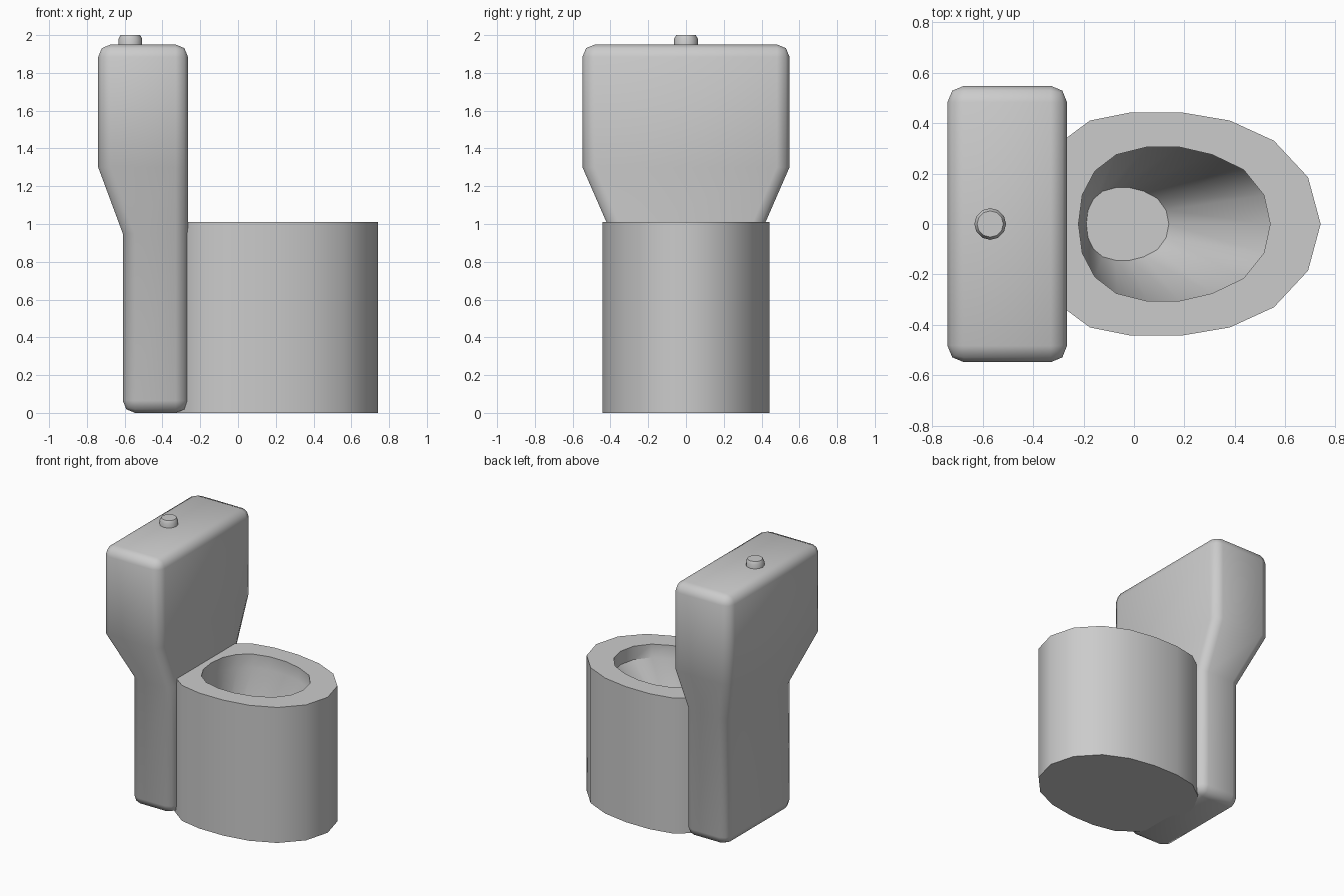
import bpy, bmesh
from math import radians, cos, sin, pi

if "Cube" in bpy.data.objects:
    bpy.data.objects.remove(bpy.data.objects["Cube"])


def mesh_object(name, bm, angle):
    bmesh.ops.recalc_face_normals(bm, faces=bm.faces[:])
    me = bpy.data.meshes.new(name)
    bm.to_mesh(me)
    bm.free()
    ob = bpy.data.objects.new(name, me)
    bpy.context.collection.objects.link(ob)
    bpy.ops.object.select_all(action='DESELECT')
    ob.select_set(True)
    bpy.context.view_layer.objects.active = ob
    bpy.ops.object.shade_smooth_by_angle(angle=radians(angle))
    return ob


def loft(rings):
    """Skin a list of equal-sized 3D rings and cap both ends."""
    bm = bmesh.new()
    loops = [[bm.verts.new(p) for p in ring] for ring in rings]
    n = len(loops[0])
    for a, b in zip(loops, loops[1:]):
        for i in range(n):
            j = (i + 1) % n
            bm.faces.new((a[i], a[j], b[j], b[i]))
    bm.faces.new(loops[0])
    bm.faces.new(loops[-1])
    return bm


def mirrored(half):
    """Half outline from front tip to back point, mirrored across y = 0."""
    return half + [(x, -y) for x, y in half[-2:0:-1]]


def at(outline, z):
    return [(x, y, z) for x, y in outline]


# Bowl: egg-shaped drum, short vertical lip, then a slope to a small floor
outer = mirrored([(0.74, 0), (0.69, 0.185), (0.555, 0.33), (0.38, 0.41), (0.185, 0.443),
                  (-0.01, 0.443), (-0.175, 0.41), (-0.305, 0.313), (-0.385, 0.17), (-0.41, 0)])
inner = mirrored([(0.54, 0), (0.515, 0.115), (0.435, 0.215), (0.31, 0.275), (0.18, 0.305),
                  (0.05, 0.305), (-0.07, 0.275), (-0.155, 0.21), (-0.205, 0.115), (-0.22, 0)])
floor = [(0.138 + (x - 0.54) * 0.43, y * 0.472) for x, y in inner]
mesh_object("bowl", loft([at(outer, 0), at(outer, 1.01), at(inner, 1.01),
                          at(inner, 0.91), at(floor, 0.45)]), 35)

# Tank and pedestal: flat front, flaring back and sides, rounded edges
FRONT = -0.265


def tank_ring(back, half_width, z):
    return at([(FRONT, -half_width), (FRONT, half_width),
               (back, half_width), (back, -half_width)], z)


tank = mesh_object("tank", loft([tank_ring(-0.61, 0.395, 0), tank_ring(-0.61, 0.395, 0.95),
                                 tank_ring(-0.74, 0.548, 1.30), tank_ring(-0.74, 0.548, 1.95)]), 30)
bevel = tank.modifiers.new("rounded_edges", 'BEVEL')
bevel.width = 0.065
bevel.segments = 2
bevel.limit_method = 'ANGLE'
bevel.angle_limit = radians(40)
for poly in tank.data.polygons:
    poly.use_smooth = True
for edge in tank.data.edges:
    edge.use_edge_sharp = False


# Flush button on top of the tank
def circle(r, z, n=12):
    return [(-0.57 + r * cos(2 * pi * i / n), r * sin(2 * pi * i / n), z) for i in range(n)]


mesh_object("flush_button", loft([circle(0.063, 1.93), circle(0.063, 1.98), circle(0.052, 2.0)]), 35)
